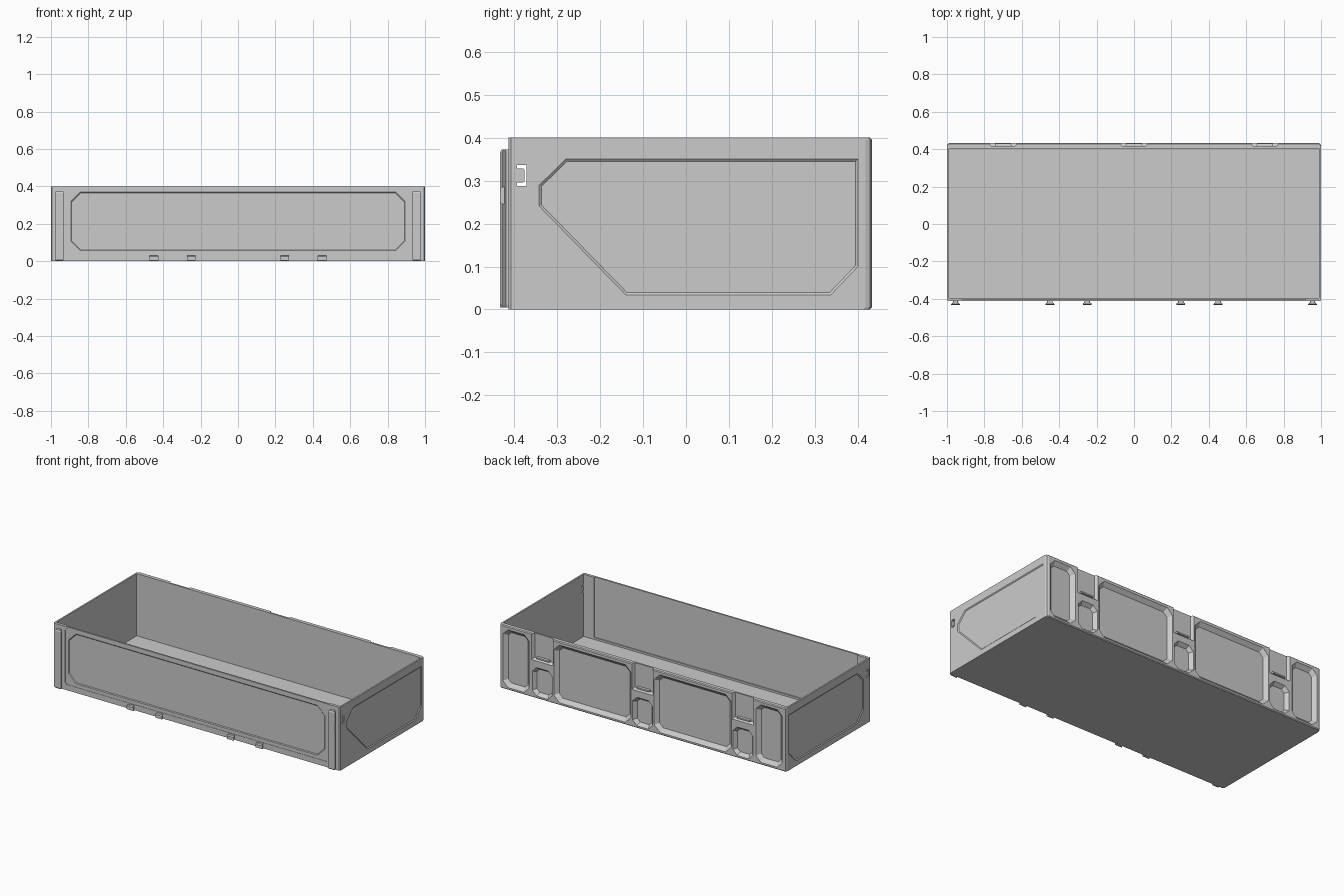
import bpy, bmesh
from mathutils import Vector

if "Cube" in bpy.data.objects:
    bpy.data.objects.remove(bpy.data.objects["Cube"])


def loft(name, rings):
    """Closed solid through a list of equal-length rings of 3D points."""
    bm = bmesh.new()
    vs = [[bm.verts.new(p) for p in r] for r in rings]
    n = len(rings[0])
    for a, b in zip(vs, vs[1:]):
        for i in range(n):
            bm.faces.new((a[i], a[(i + 1) % n], b[(i + 1) % n], b[i]))
    bm.faces.new(vs[0])
    bm.faces.new(vs[-1])
    bmesh.ops.recalc_face_normals(bm, faces=bm.faces[:])
    me = bpy.data.meshes.new(name)
    bm.to_mesh(me)
    bm.free()
    ob = bpy.data.objects.new(name, me)
    bpy.context.collection.objects.link(ob)
    return ob


def inset(poly, d):
    """Shrink a convex counter-clockwise polygon by d."""
    pts, out = [Vector(p) for p in poly], []
    for i, p in enumerate(pts):
        e1 = (p - pts[i - 1]).normalized()
        e2 = (pts[(i + 1) % len(pts)] - p).normalized()
        n1, n2 = Vector((-e1.y, e1.x)), Vector((-e2.y, e2.x))
        out.append(p + (n1 + n2) * d / (1 + n1.dot(n2)))
    return out


def rect(u0, u1, v0, v1, c=0):
    """Rectangle, with corners cut off by c."""
    if c == 0:
        return [(u0, v0), (u1, v0), (u1, v1), (u0, v1)]
    return [(u0 + c, v0), (u1 - c, v0), (u1, v0 + c), (u1, v1 - c),
            (u1 - c, v1), (u0 + c, v1), (u0, v1 - c), (u0, v0 + c)]


def on_xz(u, v, w):
    return (u, w, v)


def on_yz(u, v, w):
    return (w, u, v)


def on_xy(u, v, w):
    return (u, v, w)


def taper(name, poly, place, a, b, d=0.0):
    """Prism from depth a to b, shrinking by d on the way."""
    return loft(name, [[place(*p, a) for p in poly],
                       [place(*p, b) for p in inset(poly, d)]])


def cut(ob, cutter):
    cutter.hide_render = True
    m = ob.modifiers.new("cut", 'BOOLEAN')
    m.operation, m.solver, m.object = 'DIFFERENCE', 'EXACT', cutter
    bpy.context.view_layer.objects.active = ob
    bpy.ops.object.modifier_apply(modifier=m.name)
    bpy.data.objects.remove(cutter, do_unlink=True)


# Open tray shell with chamfered corners
def outline(z, back):
    f, c, k = -0.413, 0.006, 0.015
    return [(-1 + c, f, z), (1 - c, f, z), (1, f + c, z), (1, back - k, z),
            (1 - k * 0.3, back - k * 0.3, z), (1 - k, back, z),
            (k - 1, back, z), (k * 0.3 - 1, back - k * 0.3, z),
            (-1, back - k, z), (-1, f + c, z)]


tray = loft("tray_shell", [outline(0, 0.428), outline(0.005, 0.433),
                           outline(0.395, 0.433), outline(0.4, 0.428)])
cut(tray, taper("cavity", rect(-0.99, 0.99, -0.395, 0.405), on_xy, 0.008, 0.45))

# Front wall: thinned inside, framed and recessed outside
cut(tray, taper("inner_front", rect(-0.92, 0.92, 0.02, 0.45), on_xz, -0.38, -0.402))
cut(tray, taper("front_frame", rect(-0.917, 0.917, 0.035, 0.388, 0.012), on_xz, -0.43, -0.411))
cut(tray, taper("front_panel", rect(-0.895, 0.895, 0.055, 0.372, 0.052), on_xz,
                -0.412, -0.407, 0.006))

# Side panels: long diagonal on the right, plain chamfers on the left
right = [(-0.14, 0.032), (0.337, 0.032), (0.402, 0.10), (0.402, 0.352),
         (-0.28, 0.352), (-0.343, 0.29), (-0.343, 0.24)]
left = [(-0.28, 0.032), (0.337, 0.032), (0.402, 0.10), (0.402, 0.352),
        (-0.28, 0.352), (-0.343, 0.29), (-0.343, 0.10)]
for s, poly in ((1, right), (-1, left)):
    cut(tray, taper("side_panel", poly, on_yz, s * 1.001, s * 0.9955, 0.007))
    cut(tray, taper("side_slot", rect(-0.394, -0.371, 0.288, 0.336), on_yz, s * 1.01, s * 0.98))
    taper("slot_tab", rect(-0.396, -0.376, 0.296, 0.328, 0.003), on_yz, s * 0.991, s * 0.997)

# Back wall: chamfered pockets and dovetail notches open at the top
for x0, x1, c in ((-0.975, -0.79, 0.035), (-0.62, -0.08, 0.04),
                  (0.08, 0.62, 0.04), (0.79, 0.975, 0.035)):
    cut(tray, taper("back_pocket", rect(x0, x1, 0.014, 0.38, c), on_xz, 0.434, 0.411, 0.024))
for i, x in enumerate((-0.7, 0, 0.7)):
    cut(tray, taper("small_pocket", rect(x - 0.07, x + 0.07, 0.014, 0.195, 0.03), on_xz,
                    0.434, 0.411, 0.018))
    cut(tray, taper("rail_notch", rect(x - 0.075, x + 0.075, 0.235, 0.45), on_xz,
                    0.434, 0.416, 0.012))
    taper(f"notch_ledge_{i}", rect(x - 0.045, x + 0.045, 0.245, 0.258), on_xz, 0.414, 0.43, 0.002)


# Dovetail rails and feet on the front
def dovetail(x, z, half, neck, tip):
    return [(x - neck, -0.41, z), (x - neck, -0.419, z), (x - half, tip + 0.004, z),
            (x - half, tip, z), (x + half, tip, z), (x + half, tip + 0.004, z),
            (x + neck, -0.419, z), (x + neck, -0.41, z)]


for s in (-1, 1):
    x = s * 0.955
    rail = loft("front_rail", [dovetail(x, 0.004, 0.020, 0.011, -0.429),
                               dovetail(x, 0.012, 0.024, 0.013, -0.433),
                               dovetail(x, 0.366, 0.024, 0.013, -0.433),
                               dovetail(x, 0.373, 0.020, 0.011, -0.429)])
    cut(rail, taper("rail_dimple", rect(-0.4315, -0.417, 0.245, 0.285, 0.004), on_yz,
                    x + s * 0.03, x + s * 0.017))
    for fx in (0.25, 0.45):
        loft("front_foot", [dovetail(s * fx, 0.004, 0.024, 0.014, -0.433),
                            dovetail(s * fx, 0.024, 0.024, 0.014, -0.433),
                            dovetail(s * fx, 0.030, 0.022, 0.013, -0.428)])
